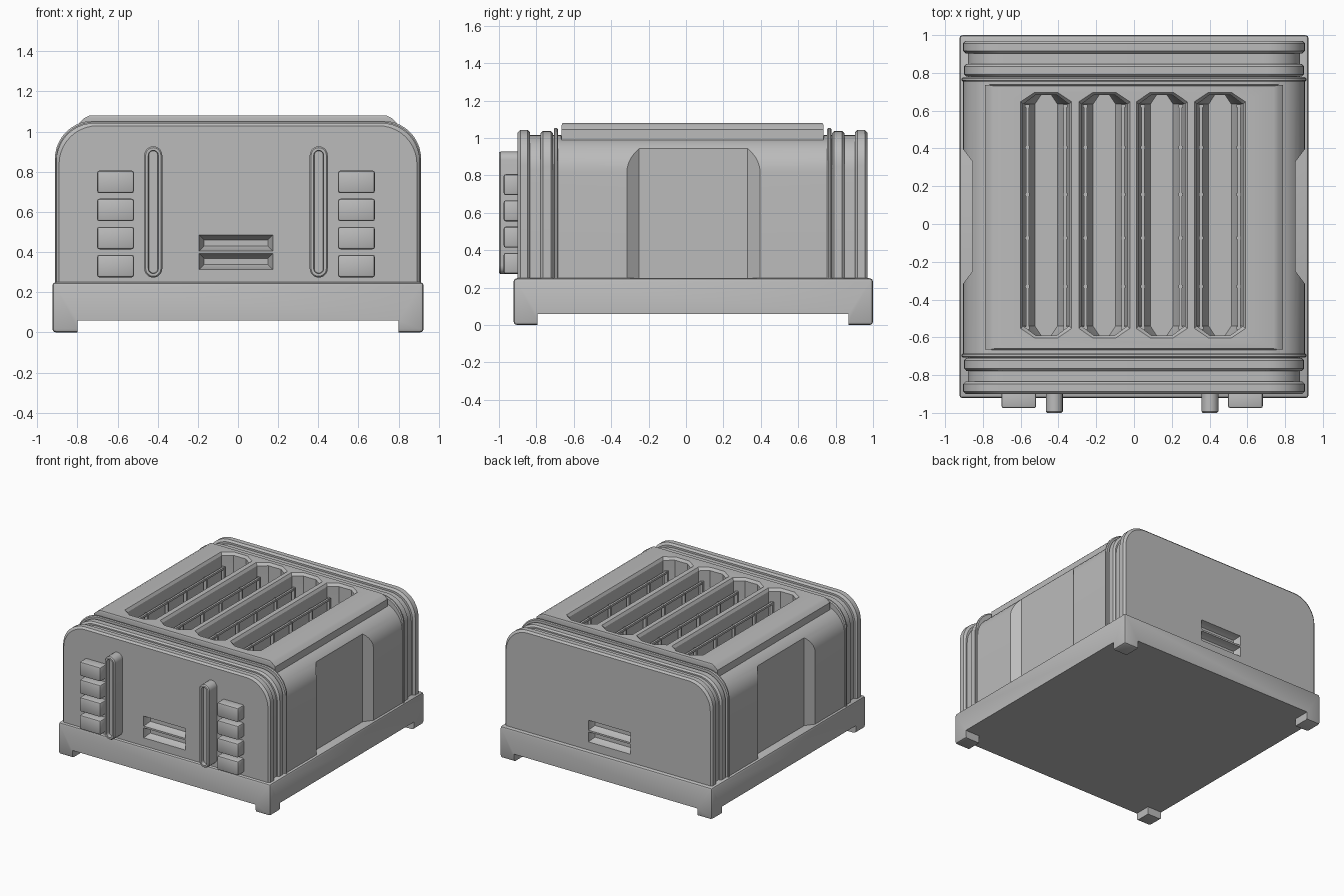
import bpy, bmesh
from math import sin, cos, pi, radians

if "Cube" in bpy.data.objects:
    bpy.data.objects.remove(bpy.data.objects["Cube"], do_unlink=True)

grey = bpy.data.materials.new("plain_grey")
grey.use_nodes = True
grey.diffuse_color = (0.5, 0.5, 0.5, 1)
grey.node_tree.nodes["Principled BSDF"].inputs["Base Color"].default_value = grey.diffuse_color

MID = 0.035    # centre of the housing along y
SHIFT = -0.01  # centre of the front controls along x


def activate(ob):
    bpy.ops.object.select_all(action='DESELECT')
    ob.select_set(True)
    bpy.context.view_layer.objects.active = ob


def loft(name, *stacks):
    """Closed solids, each skinned through a stack of matching rings."""
    bm = bmesh.new()
    for rings in stacks:
        rows = [[bm.verts.new(p) for p in ring] for ring in rings]
        n = len(rows[0])
        for a, b in zip(rows, rows[1:]):
            for i in range(n):
                j = (i + 1) % n
                bm.faces.new((a[i], a[j], b[j], b[i]))
        bm.faces.new(rows[0])
        bm.faces.new(rows[-1])
    bmesh.ops.recalc_face_normals(bm, faces=bm.faces)
    mesh = bpy.data.meshes.new(name)
    bm.to_mesh(mesh)
    bm.free()
    mesh.materials.append(grey)
    ob = bpy.data.objects.new(name, mesh)
    bpy.context.collection.objects.link(ob)
    return ob


def rect(x0, x1, y0, y1, z):
    return [(x0, y0, z), (x1, y0, z), (x1, y1, z), (x0, y1, z)]


def block(x0, x1, y0, y1, z0, z1):
    return [rect(x0, x1, y0, y1, z0), rect(x0, x1, y0, y1, z1)]


def bevel(ob, width, segments=2):
    mod = ob.modifiers.new("bevel", 'BEVEL')
    mod.width, mod.segments = width, segments
    activate(ob)
    bpy.ops.object.modifier_apply(modifier="bevel")


def cut(ob, cutter):
    mod = ob.modifiers.new("cut", 'BOOLEAN')
    mod.operation, mod.solver, mod.object = 'DIFFERENCE', 'EXACT', cutter
    activate(ob)
    bpy.ops.object.modifier_apply(modifier="cut")


def smooth(ob):
    activate(ob)
    bpy.ops.object.shade_smooth_by_angle(angle=radians(30))


def arch_ring(y, half, top, radius=0.19, steps=10):
    """Upright outline with two rounded top corners."""
    right = [(half - radius + radius * cos(a), y, top - radius + radius * sin(a))
             for a in (pi / 2 * i / steps for i in range(steps + 1))]
    left = [(-x, y, z) for x, y, z in reversed(right)]
    return [(half, y, 0.24)] + right + left + [(-half, y, 0.24)]


def arch(name, near, far, half, top, edge):
    """Arch slab with softened rims on both faces."""
    return loft(name, [arch_ring(near, half - edge, top - edge),
                       arch_ring(near + edge, half, top),
                       arch_ring(far - edge, half, top),
                       arch_ring(far, half - edge, top - edge)])


# Base with four corner feet
base = loft("base", block(-0.925, 0.925, -0.922, 1.0, 0, 0.25))
bevel(base, 0.018)
for limits in ((-0.8, 0.8, -2, 2), (-2, 2, -0.795, 0.87)):
    gap = loft("foot_gap", block(*limits, -0.1, 0.06))
    cut(base, gap)
    bpy.data.objects.remove(gap)
smooth(base)

# Housing and raised top plate
body = arch("body", MID - 0.73, MID + 0.73, 0.905, 1.005, 0.003)
plate = loft("top_plate", [rect(-hx, hx, MID - hy, MID + hy, z) for z, hx, hy in
             ((0.93, 0.79, 0.7), (1.045, 0.79, 0.7), (1.068, 0.765, 0.7), (1.08, 0.74, 0.695))])

# Shallow hand recess on each side
for s in (-1, 1):
    outline = [(0.855, -0.25), (0.855, 0.33), (0.96, 0.47), (0.96, -0.39)]
    recess = loft("recess_cutter", [[(s * x, y, z) for x, y in outline] for z in (0.1, 1.3)])
    cut(body, recess)
    bpy.data.objects.remove(recess)


# Four bread slots with clipped corners and tapered floors
def slot_ring(cx, z, hx, hy):
    px, py = hx * 0.45, hy - 0.05
    pts = [(hx, -py), (hx, py), (px, hy), (-px, hy),
           (-hx, py), (-hx, -py), (-px, -hy), (px, -hy)]
    return [(cx + x, 0.047 + y, z) for x, y in pts]


slots = [-0.465, -0.157, 0.147, 0.455]
levels = ((1.2, 0.135, 0.65), (1.08, 0.135, 0.65), (1.06, 0.122, 0.637),
          (0.5, 0.122, 0.637), (0.38, 0.06, 0.637))
slot_cutter = loft("slot_cutter", *[[slot_ring(cx, *lv) for lv in levels] for cx in slots])
for ob in (body, plate):
    cut(ob, slot_cutter)
    smooth(ob)
bpy.data.objects.remove(slot_cutter)

# Wire guards along both walls of every slot
bars = []
for cx in slots:
    for s in (-1, 1):
        x = cx + s * 0.1
        for z in (0.55, 0.76, 0.97):
            bars.append(block(x - 0.008, x + 0.008, -0.555, 0.63, z - 0.008, z + 0.008))
        for y in (-0.55, -0.33, -0.075, 0.155, 0.405, 0.625):
            bars.append(block(x - 0.012, x + 0.012, y - 0.008, y + 0.008, 0.45, 0.98))
loft("slot_guards", *bars)


# Tapered grip pockets in each end panel
def pocket(s, z0, z1):
    rings = []
    for d, i in ((0.95, 0), (0.93, 0.001), (0.885, 0.025)):
        y = MID + s * d
        x0, x1 = SHIFT - 0.184 + i, SHIFT + 0.184 - i
        rings.append([(x0, y, z0 + i), (x1, y, z0 + i), (x1, y, z1 - i), (x0, y, z1 - i)])
    return rings


# Stepped end caps: rim, ridge, groove and outer panel
for s, side in ((-1, "front"), (1, "back")):
    for part, d0, d1, half, top, edge in (("rim", 0.72, 0.742, 0.912, 1.054, 0.006),
                                          ("ridge", 0.745, 0.812, 0.9, 1.037, 0.012),
                                          ("groove", 0.7, 0.89, 0.88, 1.015, 0.003),
                                          ("panel", 0.868, 0.935, 0.905, 1.043, 0.014)):
        near, far = sorted((MID + s * d0, MID + s * d1))
        ob = arch(side + "_" + part, near, far, half, top, edge)
        if part in ("panel", "groove"):
            grip = loft("grip_cutter", pocket(s, 0.405, 0.485), pocket(s, 0.313, 0.393))
            cut(ob, grip)
            bpy.data.objects.remove(grip)
        smooth(ob)


# Levers with a sunken centre, and button columns
def stadium(cx, y, inset, steps=10):
    r = 0.045 - inset
    pts = []
    for cz, start in ((0.882, 0), (0.318, pi)):
        for i in range(steps + 1):
            a = start + pi * i / steps
            pts.append((cx + r * cos(a), y, cz + r * sin(a)))
    return pts


for s, side in ((-1, "right"), (1, "left")):
    lever = loft(side + "_lever", [stadium(SHIFT + s * 0.412, y, i) for y, i in
                 ((-0.88, 0), (-0.992, 0), (-1, 0.007), (-1, 0.02), (-0.97, 0.023))])
    smooth(lever)
    cx = SHIFT + s * 0.6
    for n in range(4):
        z = 0.33 + n * 0.14
        button = loft(side + "_button", block(cx - 0.092, cx + 0.092, -0.975, -0.87,
                                              z - 0.056, z + 0.056))
        bevel(button, 0.012)
        smooth(button)
